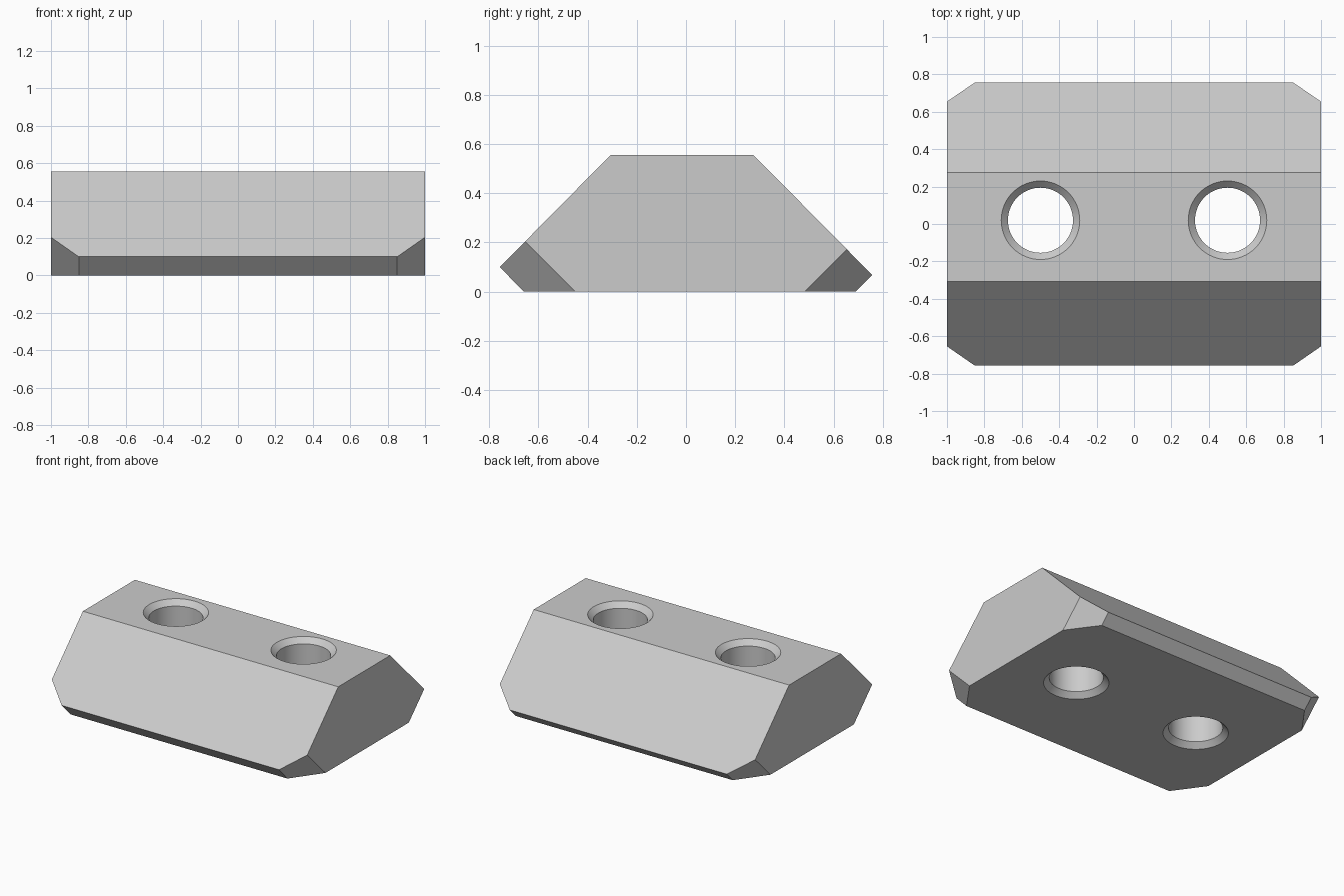
import bpy
import bmesh
import math
from mathutils import Vector

cube = bpy.data.objects.get("Cube")
if cube:
    bpy.data.objects.remove(cube, do_unlink=True)

HALF = 1.0          # half length along x
CUT_X = 0.85        # where the corner cuts begin
TOP = 0.555
HOLE_Y = 0.02
BORE, RIM = 0.174, 0.21

grey = bpy.data.materials.new("light grey")
grey.use_nodes = True
colour = (0.6, 0.6, 0.6, 1)
grey.diffuse_color = colour
grey.node_tree.nodes["Principled BSDF"].inputs["Base Color"].default_value = colour


def add_object(name, bm):
    bmesh.ops.recalc_face_normals(bm, faces=bm.faces)
    mesh = bpy.data.meshes.new(name)
    bm.to_mesh(mesh)
    bm.free()
    mesh.materials.append(grey)
    obj = bpy.data.objects.new(name, mesh)
    bpy.context.collection.objects.link(obj)
    return obj


def slice_off(bm, point, normal):
    """Cut away everything on the normal's side and cap the opening."""
    geom = bm.verts[:] + bm.edges[:] + bm.faces[:]
    cut = bmesh.ops.bisect_plane(bm, geom=geom, dist=1e-5, plane_co=point,
                                 plane_no=normal, clear_outer=True)
    edges = [e for e in cut["geom_cut"] if isinstance(e, bmesh.types.BMEdge)]
    bmesh.ops.contextual_create(bm, geom=edges)


# Block: side profile extruded along x
profile = [(-0.66, 0), (-0.757, 0.1), (-0.307, TOP),
           (0.275, TOP), (0.757, 0.068), (0.69, 0)]
bm = bmesh.new()
face = bm.faces.new([bm.verts.new((-HALF, y, z)) for y, z in profile])
extruded = bmesh.ops.extrude_face_region(bm, geom=[face])["geom"]
bmesh.ops.translate(bm, vec=(2 * HALF, 0, 0),
                    verts=[v for v in extruded if isinstance(v, bmesh.types.BMVert)])
bmesh.ops.recalc_face_normals(bm, faces=bm.faces)

# Four slanted corner cuts, each meeting the lower bevel at CUT_X
for side in (-1, 1):
    for front, start, end in ((-1, 0.659, 0.45), (1, 0.689, 0.483)):
        along = Vector((side * (HALF - CUT_X), front * (end - start), 0))
        slope = Vector((0, front, 1))
        normal = along.cross(slope)
        if normal.x * side < 0:
            normal.negate()
        slice_off(bm, Vector((side * CUT_X, front * start, 0)), normal)
block = add_object("block", bm)

# Two countersunk through holes, cut with turned plugs
flare = RIM - BORE
over = 0.05
plug_profile = [(RIM + over, -over), (BORE, flare),
                (BORE, TOP - flare), (RIM + over, TOP + over)]
STEPS = 64
for name, x in (("right_hole_cutter", -0.5), ("left_hole_cutter", 0.5)):
    bm = bmesh.new()
    rings = []
    for radius, z in plug_profile:
        rings.append([bm.verts.new((x + radius * math.cos(a), HOLE_Y + radius * math.sin(a), z))
                      for a in (math.tau * i / STEPS for i in range(STEPS))])
    for low, high in zip(rings, rings[1:]):
        for i in range(STEPS):
            j = (i + 1) % STEPS
            bm.faces.new((low[i], low[j], high[j], high[i]))
    bm.faces.new(rings[0])
    bm.faces.new(rings[-1])
    cutter = add_object(name, bm)
    cutter.hide_render = True
    boolean = block.modifiers.new(name, "BOOLEAN")
    boolean.operation = "DIFFERENCE"
    boolean.solver = "EXACT"
    boolean.object = cutter
    bpy.context.view_layer.objects.active = block
    bpy.ops.object.modifier_apply(modifier=boolean.name)
    bpy.data.objects.remove(cutter, do_unlink=True)

# Smooth bores with sharp block edges
bpy.ops.object.select_all(action="DESELECT")
block.select_set(True)
bpy.context.view_layer.objects.active = block
bpy.ops.object.shade_smooth_by_angle(angle=math.radians(25))
